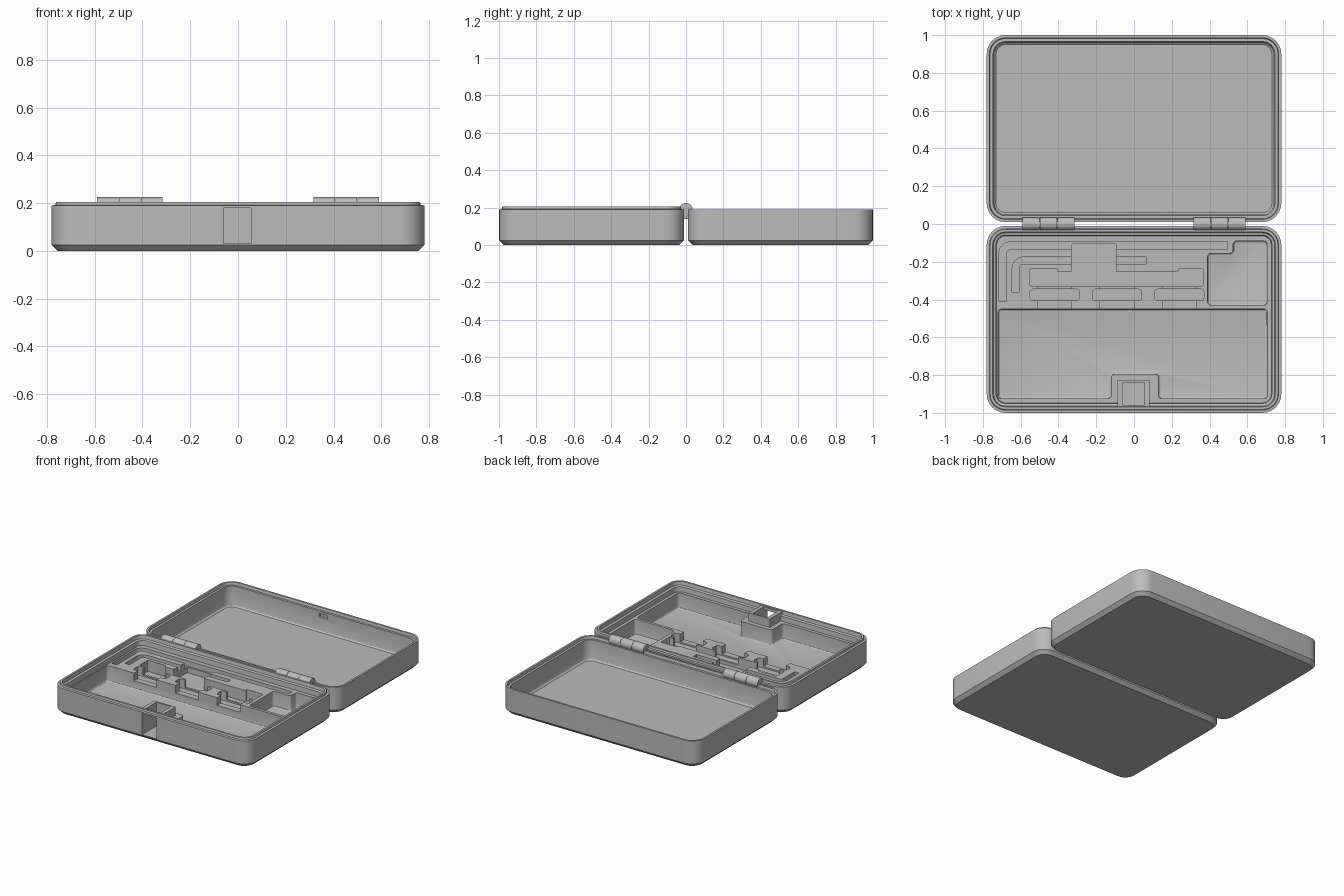
import bpy, bmesh, math
from mathutils import Vector

old = bpy.data.objects.get("Cube")
if old:
    bpy.data.objects.remove(old)

grey = bpy.data.materials.new("plastic_grey")
grey.use_nodes = True
grey.diffuse_color = (0.5, 0.5, 0.5, 1)
grey.node_tree.nodes["Principled BSDF"].inputs["Base Color"].default_value = (0.5, 0.5, 0.5, 1)


def make_object(name, bm):
    bmesh.ops.recalc_face_normals(bm, faces=bm.faces)
    mesh = bpy.data.meshes.new(name)
    bm.to_mesh(mesh)
    bm.free()
    mesh.materials.append(grey)
    obj = bpy.data.objects.new(name, mesh)
    bpy.context.collection.objects.link(obj)
    return obj


def activate(obj):
    bpy.ops.object.select_all(action='DESELECT')
    obj.select_set(True)
    bpy.context.view_layer.objects.active = obj


def smooth(obj):
    activate(obj)
    bpy.ops.object.shade_smooth_by_angle(angle=math.radians(30))


def arc(cx, cy, radius, start, end, steps=6):
    angles = [math.radians(start + (end - start) * i / steps) for i in range(steps + 1)]
    return [(cx + radius * math.cos(a), cy + radius * math.sin(a)) for a in angles]


def shell(name, centre_y, half_x, half_y, corner, rings):
    """Loft rounded rectangles, each given as (inset, height)."""
    bm = bmesh.new()
    loops = []
    for inset, z in rings:
        r = corner - inset
        ax, ay = half_x - corner, half_y - corner
        outline = []
        for turn, (sx, sy) in enumerate(((1, 1), (-1, 1), (-1, -1), (1, -1))):
            outline += arc(sx * ax, centre_y + sy * ay, r, turn * 90, turn * 90 + 90)
        loops.append([bm.verts.new((x, y, z)) for x, y in outline])
    for low, high in zip(loops, loops[1:]):
        for i in range(len(low)):
            j = (i + 1) % len(low)
            bm.faces.new((low[i], low[j], high[j], high[i]))
    bm.faces.new(loops[0])
    bm.faces.new(loops[-1])
    return make_object(name, bm)


def prism(name, points, bottom, top, corner=0.0, floor=0.0):
    """Extrude an outline, with rounded corners and a rounded floor edge."""
    bm = bmesh.new()
    base = bm.faces.new([bm.verts.new((x, y, bottom)) for x, y in points])
    lifted = bmesh.ops.extrude_face_region(bm, geom=[base], use_keep_orig=True)["geom"]
    verts = [v for v in lifted if isinstance(v, bmesh.types.BMVert)]
    bmesh.ops.translate(bm, verts=verts, vec=Vector((0, 0, top - bottom)))
    if corner:
        upright = [e for e in bm.edges if abs(e.verts[0].co.z - e.verts[1].co.z) > 0.001]
        bmesh.ops.bevel(bm, geom=upright, offset=corner, segments=3, profile=0.5,
                        affect='EDGES', clamp_overlap=True)
    if floor:
        edges = [e for e in bm.edges if all(abs(v.co.z - bottom) < 0.0001 for v in e.verts)]
        bmesh.ops.bevel(bm, geom=edges, offset=floor, segments=3, profile=0.5,
                        affect='EDGES', clamp_overlap=True)
    return make_object(name, bm)


def rect(x0, x1, y0, y1):
    return [(x0, y0), (x1, y0), (x1, y1), (x0, y1)]


def combine(target, tool, operation='DIFFERENCE'):
    tool.hide_render = True
    activate(target)
    mod = target.modifiers.new("shape", 'BOOLEAN')
    mod.operation = operation
    mod.solver = 'EXACT'
    mod.object = tool
    bpy.ops.object.modifier_apply(modifier=mod.name)
    bpy.data.objects.remove(tool)


def key_outline(left, top, end_x, end_y, width):
    """L-shaped slot with a rounded bend at its upper left."""
    bend, inner = 0.06, 0.02
    outer_arc = arc(left + bend, top - bend, bend, 180, 90)
    inner_arc = arc(left + width + inner, top - width - inner, inner, 90, 180)
    return ([(left, end_y)] + outer_arc + [(end_x, top), (end_x, top - width)]
            + inner_arc + [(left + width, end_y)])


# Base tray body with raised lip
TRAY, OPEN = 0.14, 0.3
base = shell("base_tray", -0.505, 0.78, 0.495, 0.1,
             [(0.025, 0), (0, 0.025), (0, 0.19), (0.015, 0.192), (0.018, 0.205),
              (0.032, 0.205), (0.036, 0.18), (0.05, 0.175), (0.053, TRAY)])

# Latch housing standing on the tray
combine(base, prism("latch_housing", rect(-0.087, 0.082, -0.975, -0.825), 0.1, 0.2), 'UNION')

# Large front compartment, stepped around the latch
combine(base, prism("front_compartment", [
    (-0.72, -0.925), (-0.12, -0.925), (-0.12, -0.795), (0.13, -0.795),
    (0.13, -0.925), (0.707, -0.925), (0.707, -0.45), (-0.72, -0.45)],
    0.03, OPEN, 0.018, 0.012))

# Stepped compartment at the back right of the tray
combine(base, prism("side_compartment", [
    (0.39, -0.43), (0.705, -0.43), (0.705, -0.09), (0.525, -0.09),
    (0.525, -0.155), (0.39, -0.155)], 0.03, OPEN, 0.018, 0.01))

# Slots for two bent keys
combine(base, prism("long_key_slot", key_outline(-0.715, -0.095, 0.495, -0.41, 0.04), 0.1, OPEN))
combine(base, prism("short_key_slot", key_outline(-0.645, -0.175, 0.065, -0.36, 0.036), 0.1, OPEN))

# Slot for the main tool
combine(base, prism("tool_slot", [
    (-0.55, -0.33), (0.365, -0.33), (0.365, -0.235), (0.235, -0.235),
    (0.235, -0.255), (-0.095, -0.255), (-0.095, -0.105), (-0.33, -0.105),
    (-0.33, -0.255), (-0.405, -0.255), (-0.405, -0.235), (-0.55, -0.235)],
    0.06, OPEN, 0.009))

# Three small slots with finger notches
for x in (-0.42, -0.09, 0.24):
    combine(base, prism("small_slot", rect(x - 0.13, x + 0.13, -0.405, -0.345), 0.075, OPEN, 0.015))
    combine(base, prism("finger_notch", rect(x - 0.09, x + 0.09, -0.46, -0.32), 0.085, OPEN))

# Latch well and its front window
combine(base, prism("latch_well", rect(-0.06, 0.055, -0.957, -0.838), 0.03, OPEN))
combine(base, prism("latch_window", rect(-0.06, 0.055, -1.1, -0.9), 0.03, 0.18))
smooth(base)

# Lid lying open, with a stepped rim and a catch recess
lid = shell("lid", 0.505, 0.78, 0.495, 0.1,
            [(0.025, 0), (0, 0.025), (0, 0.19), (0.014, 0.19), (0.018, 0.172),
             (0.034, 0.172), (0.036, 0.05), (0.04, 0.038), (0.05, 0.03)])
combine(lid, prism("catch_recess", rect(-0.035, 0.035, 0.94, 0.982), 0.13, 0.155))
smooth(lid)

# Hinges: three knuckles each, joined to base or lid by short arms
for side, centre in (("left", 0.4525), ("right", -0.4525)):
    for index, part in enumerate(("inner", "middle", "outer")):
        x = centre + (index - 1) * 0.092
        bpy.ops.mesh.primitive_cylinder_add(vertices=24, radius=0.035, depth=0.09,
                                            location=(x, 0, 0.19), rotation=(0, math.pi / 2, 0))
        knuckle = bpy.context.object
        knuckle.name = f"{side}_hinge_{part}_knuckle"
        knuckle.data.materials.append(grey)
        smooth(knuckle)
        near, far = (-0.005, 0.03) if part == "middle" else (-0.03, 0.005)
        prism(f"{side}_hinge_{part}_arm", rect(x - 0.045, x + 0.045, near, far), 0.14, 0.188)
